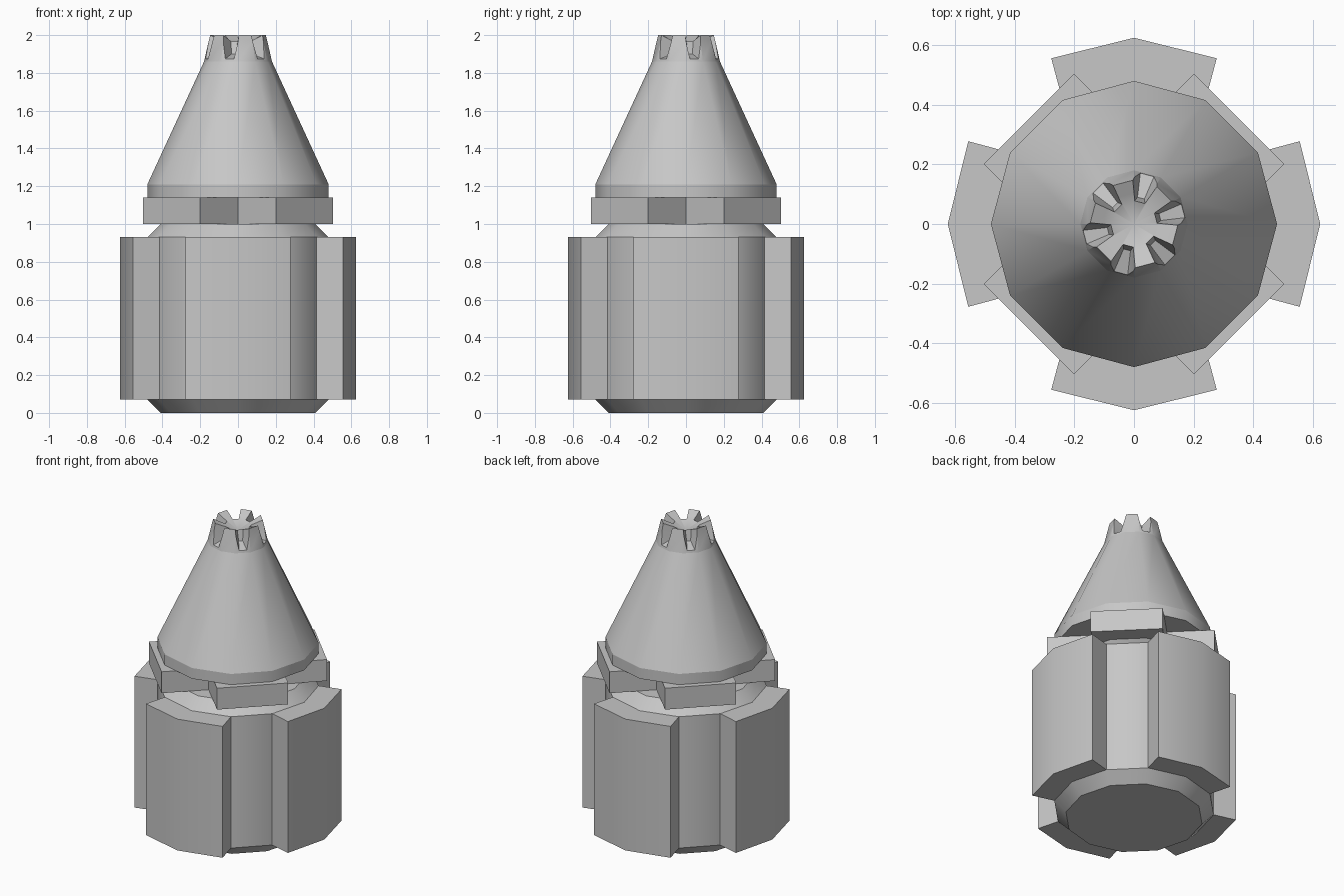
import bpy, bmesh, math
from mathutils import Vector

if "Cube" in bpy.data.objects:
    bpy.data.objects.remove(bpy.data.objects["Cube"], do_unlink=True)

SIDES = 12
R = 0.48

grey = bpy.data.materials.new("plain_grey")
grey.use_nodes = True
grey.diffuse_color = (0.57, 0.57, 0.57, 1)
grey.node_tree.nodes["Principled BSDF"].inputs["Base Color"].default_value = grey.diffuse_color


def finish(name, bm, smooth=True):
    bmesh.ops.recalc_face_normals(bm, faces=bm.faces)
    mesh = bpy.data.meshes.new(name)
    bm.to_mesh(mesh)
    bm.free()
    obj = bpy.data.objects.new(name, mesh)
    bpy.context.collection.objects.link(obj)
    mesh.materials.append(grey)
    bpy.ops.object.select_all(action='DESELECT')
    obj.select_set(True)
    bpy.context.view_layer.objects.active = obj
    if smooth:
        bpy.ops.object.shade_smooth_by_angle(angle=math.radians(35))
    return obj


def polar(r, degrees, z):
    a = math.radians(degrees)
    return Vector((r * math.cos(a), r * math.sin(a), z))


def lathe(name, profile, dip=None, smooth=True):
    """Stack twelve-sided rings, cap the bottom, cap or dip the top."""
    bm = bmesh.new()
    rings = [[bm.verts.new(polar(r, 360 * i / SIDES, z)) for i in range(SIDES)]
             for r, z in profile]
    for a, b in zip(rings, rings[1:]):
        for i in range(SIDES):
            j = (i + 1) % SIDES
            bm.faces.new((a[i], a[j], b[j], b[i]))
    bm.faces.new(rings[0][::-1])
    if dip is None:
        bm.faces.new(rings[-1])
    else:
        centre = bm.verts.new((0, 0, dip))
        for i in range(SIDES):
            bm.faces.new((rings[-1][i], rings[-1][(i + 1) % SIDES], centre))
    return finish(name, bm, smooth)


def prism(name, outline, z0, z1):
    bm = bmesh.new()
    base = bm.faces.new([bm.verts.new((p.x, p.y, z0)) for p in outline])
    top = bmesh.ops.extrude_face_region(bm, geom=[base])
    bmesh.ops.translate(bm, vec=(0, 0, z1 - z0),
                        verts=[v for v in top["geom"] if isinstance(v, bmesh.types.BMVert)])
    return finish(name, bm)


# Body core with chamfered ends
lathe("body_core", [(0.41, 0), (R, 0.07), (R, 0.93), (0.41, 1.0)])

# Four raised grip panels, each two sides wide
for k, side in enumerate(("left", "back", "right", "front")):
    mid = 90 * k
    inner = [polar(R, mid + d, 0) for d in (-30, 0, 30)]
    outer = [polar(R, mid + d, 0) + polar(0.145, mid + n, 0)
             for d, n in ((30, 15), (0, 0), (-30, -15))]
    prism(side + "_grip_panel", inner + outer, 0.07, 0.93)

# Crossed collar bars
half_long, half_wide = 0.4985, 0.2145
cross = []
for k in range(4):
    u, v = polar(1, 45 + 90 * k, 0), polar(1, 135 + 90 * k, 0)
    cross += [u * half_long - v * half_wide, u * half_long + v * half_wide,
              u * half_wide + v * half_wide]
prism("collar_cross", cross, 1.0, 1.14)

# Nose cone and its rim
lathe("cone_rim", [(R, 1.14), (R, 1.21)])
lathe("nose_cone", [(R, 1.21), (0.18, 1.86)])

# Toothed tip: dished crown cut by six tapered radial slots
crown = lathe("toothed_tip", [(0.18, 1.86), (0.148, 2.0)], dip=1.93, smooth=False)
bm = bmesh.new()
for k in range(6):
    turn = 15 + 60 * k
    u, v = polar(1, turn, 0), polar(1, turn + 90, 0)
    corners = []
    for r, half, z in ((0.09, 0.012, 1.9), (0.25, 0.035, 1.85),
                       (0.06, 0.024, 2.04), (0.25, 0.08, 2.04)):
        for s in (-1, 1):
            corners.append(bm.verts.new(u * r + v * half * s + Vector((0, 0, z))))
    bmesh.ops.convex_hull(bm, input=corners)
cutter = finish("slot_cutter", bm, smooth=False)
cutter.hide_render = True

cut = crown.modifiers.new("slots", 'BOOLEAN')
cut.operation = 'DIFFERENCE'
cut.solver = 'EXACT'
cut.object = cutter
bpy.ops.object.select_all(action='DESELECT')
crown.select_set(True)
bpy.context.view_layer.objects.active = crown
bpy.ops.object.modifier_apply(modifier=cut.name)
bpy.data.objects.remove(cutter, do_unlink=True)
bpy.ops.object.shade_smooth_by_angle(angle=math.radians(35))
